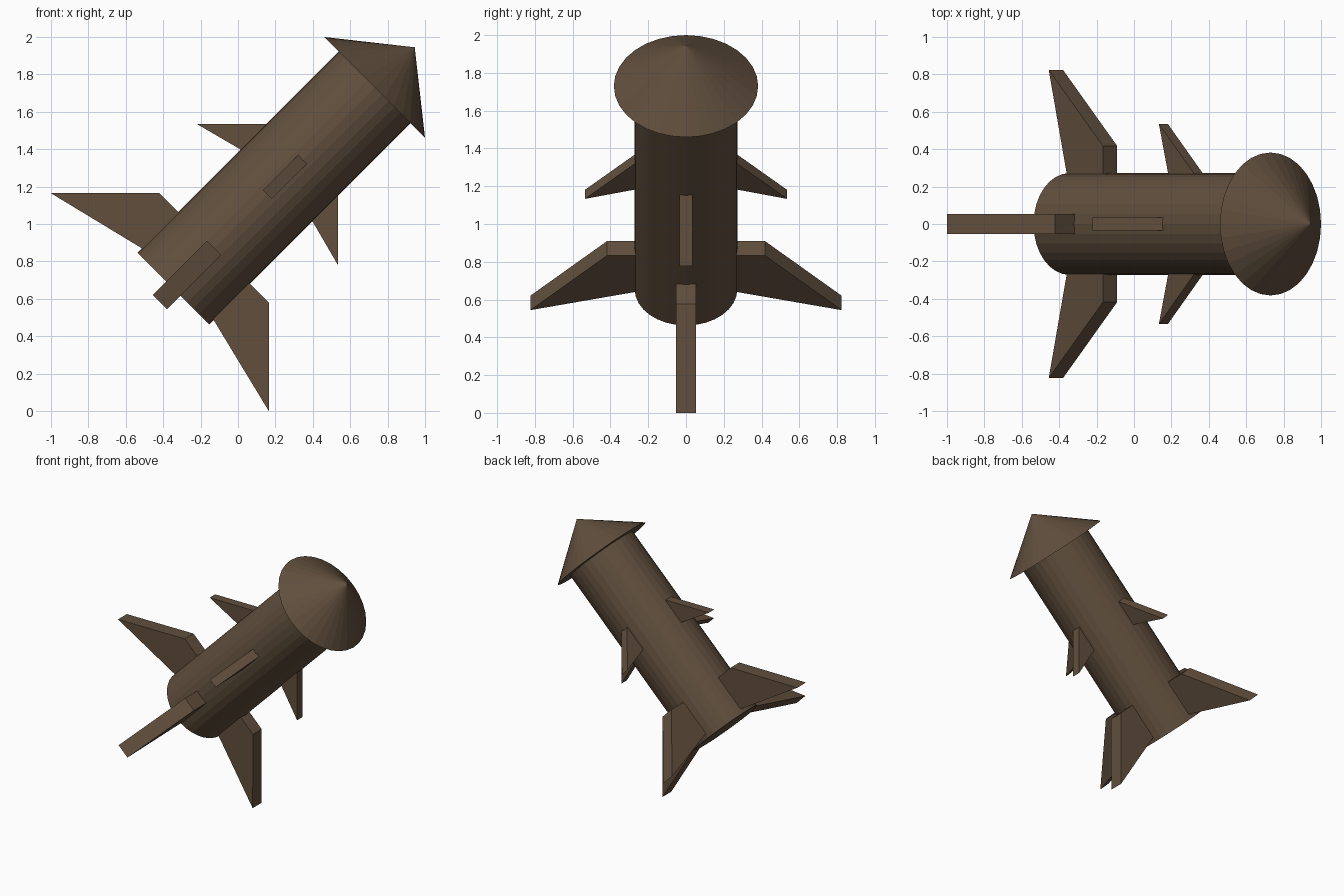
import bpy, bmesh, math
from mathutils import Matrix, Vector

if "Cube" in bpy.data.objects:
    bpy.data.objects.remove(bpy.data.objects["Cube"])

# The rocket is modelled upright along its own axis, then tilted 45 degrees
TILT = Matrix.Translation((-0.345, 0, 0.655)) @ Matrix.Rotation(math.radians(45), 4, 'Y')
SIDES = 32

brown = bpy.data.materials.new("dark_brown")
brown.diffuse_color = (0.119, 0.078, 0.047, 1)
brown.use_nodes = True
brown.node_tree.nodes["Principled BSDF"].inputs["Base Color"].default_value = brown.diffuse_color


def finish(name, bm, matrix):
    bmesh.ops.recalc_face_normals(bm, faces=bm.faces)
    bm.transform(matrix)
    mesh = bpy.data.meshes.new(name)
    bm.to_mesh(mesh)
    bm.free()
    mesh.materials.append(brown)
    obj = bpy.data.objects.new(name, mesh)
    bpy.context.collection.objects.link(obj)
    return obj


def cone(name, r1, r2, z1, z2):
    bm = bmesh.new()
    bmesh.ops.create_cone(bm, cap_ends=True, segments=SIDES, radius1=r1, radius2=r2,
                          depth=z2 - z1, matrix=Matrix.Translation((0, 0, (z1 + z2) / 2)))
    bmesh.ops.remove_doubles(bm, verts=bm.verts, dist=1e-5)
    return finish(name, bm, TILT)


def fin(name, profile, thickness, angle):
    # profile is (distance from axis, height along axis)
    bm = bmesh.new()
    face = bm.faces.new([bm.verts.new((r, -thickness / 2, h)) for r, h in profile])
    side = bmesh.ops.extrude_face_region(bm, geom=[face])
    verts = [v for v in side["geom"] if isinstance(v, bmesh.types.BMVert)]
    bmesh.ops.translate(bm, verts=verts, vec=Vector((0, thickness, 0)))
    return finish(name, bm, TILT @ Matrix.Rotation(angle, 4, 'Z'))


# Body tube and overhanging nose
cone("body", 0.272, 0.272, 0, 1.52)
cone("nose_cone", 0.382, 0, 1.52, 1.824)

# Four swept tail fins and four small upper fins
tail = [(0.20, 0.05), (0.824, -0.103), (0.417, 0.307), (0.20, 0.307)]
upper = [(0.25, 0.785), (0.535, 0.71), (0.25, 0.995)]
for i in range(4):
    fin(f"tail_fin_{i + 1}", tail, 0.108, i * math.pi / 2)
    fin(f"upper_fin_{i + 1}", upper, 0.068, i * math.pi / 2)
